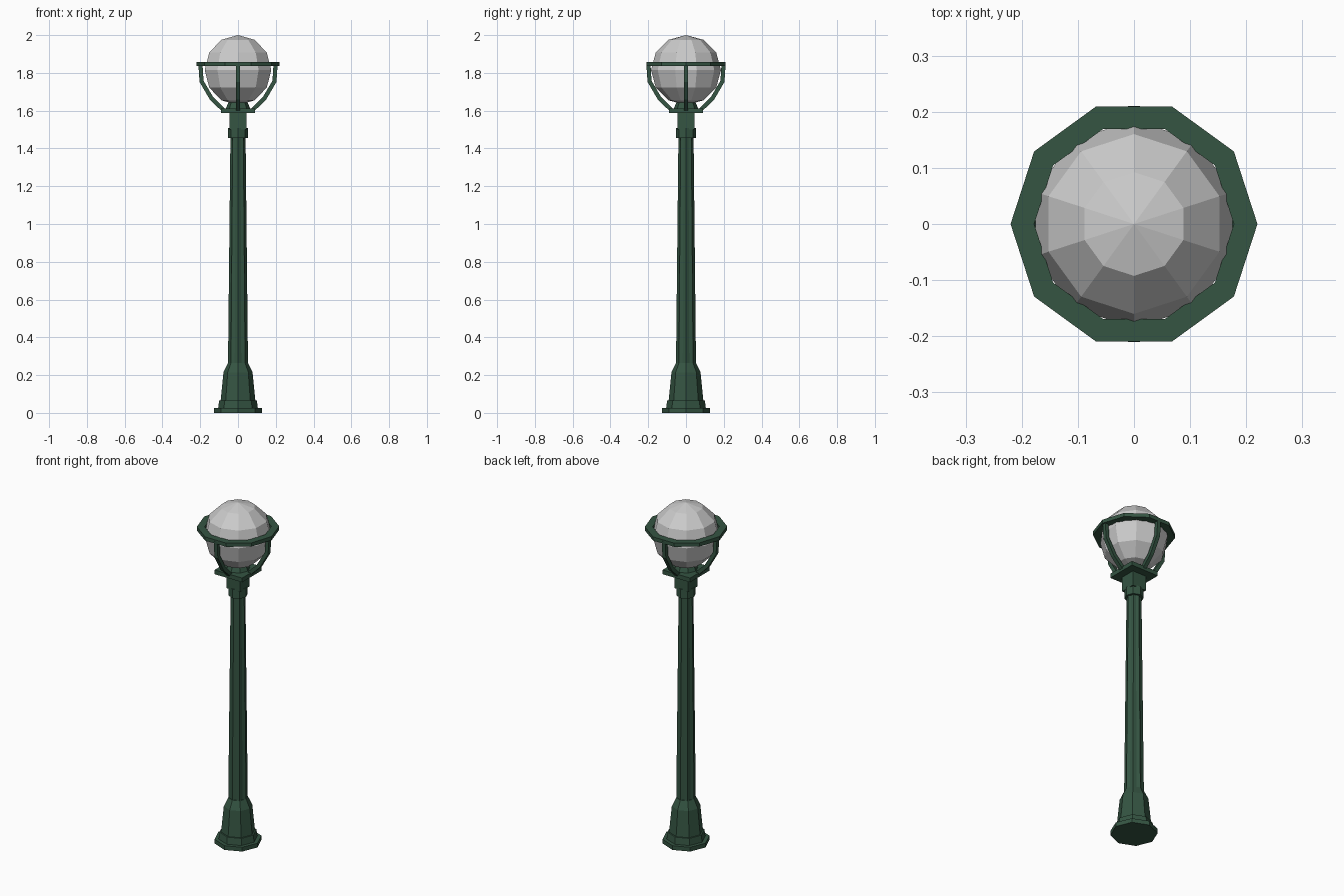
import bpy, bmesh
from math import cos, sin, pi
from mathutils import Vector

if "Cube" in bpy.data.objects:
    bpy.data.objects.remove(bpy.data.objects["Cube"])

green = bpy.data.materials.new("green_iron")
green.diffuse_color = (0.035, 0.09, 0.055, 1)
green.use_nodes = True
green.node_tree.nodes["Principled BSDF"].inputs["Base Color"].default_value = green.diffuse_color


def finish(name, bm, mat=green):
    bmesh.ops.recalc_face_normals(bm, faces=bm.faces)
    me = bpy.data.meshes.new(name)
    bm.to_mesh(me)
    bm.free()
    ob = bpy.data.objects.new(name, me)
    bpy.context.collection.objects.link(ob)
    if mat:
        me.materials.append(mat)
    return ob


def lathe(name, profile, sides, flute=1.0, closed=False):
    """Faceted turned part; flute scales every second corner inward."""
    bm = bmesh.new()
    rings = []
    for r, z in profile:
        ring = []
        for i in range(sides):
            a, k = 2 * pi * i / sides, r * (flute if i % 2 else 1)
            ring.append(bm.verts.new((k * cos(a), k * sin(a), z)))
        rings.append(ring)
    pairs = list(zip(rings, rings[1:]))
    if closed:
        pairs.append((rings[-1], rings[0]))
    for lo, hi in pairs:
        for i in range(sides):
            j = (i + 1) % sides
            bm.faces.new((lo[i], lo[j], hi[j], hi[i]))
    if not closed:
        bm.faces.new(rings[0])
        bm.faces.new(rings[-1])
    return finish(name, bm)


def block(name, half, z0, z1):
    bm = bmesh.new()
    bmesh.ops.create_cube(bm, size=1)
    bmesh.ops.scale(bm, verts=bm.verts, vec=(2 * half, 2 * half, z1 - z0))
    bmesh.ops.translate(bm, verts=bm.verts, vec=(0, 0, (z0 + z1) / 2))
    return finish(name, bm)


def arm(name, path, angle, w):
    """Square bar swept along a radial (r, z) path."""
    bm = bmesh.new()
    pts = [Vector(p) for p in path]
    out, side = Vector((cos(angle), sin(angle), 0)), Vector((-sin(angle), cos(angle), 0))
    rings = []
    for i, p in enumerate(pts):
        t = (pts[min(i + 1, len(pts) - 1)] - pts[max(i - 1, 0)]).normalized()
        n = Vector((t.y, -t.x))
        ring = []
        for a, b in ((-w, -w), (w, -w), (w, w), (-w, w)):
            q = p + n * a
            ring.append(bm.verts.new(out * q.x + side * b + Vector((0, 0, q.y))))
        rings.append(ring)
    for lo, hi in zip(rings, rings[1:]):
        for i in range(4):
            j = (i + 1) % 4
            bm.faces.new((lo[i], lo[j], hi[j], hi[i]))
    bm.faces.new(rings[0])
    bm.faces.new(rings[-1])
    return finish(name, bm)


# Pedestal and fluted shaft
lathe("base", [(.127, 0), (.127, .025), (.105, .025), (.1, .065), (.092, .065),
               (.077, .215), (.053, .265)], 8)
lathe("shaft", [(.053, .25), (.04, 1.47)], 16, flute=.86)

# Capital, plate and globe seat
lathe("shaft_collar", [(.052, 1.455), (.052, 1.507)], 8)
block("capital", .045, 1.50, 1.59)
block("arm_plate", .09, 1.587, 1.612)
lathe("globe_seat", [(.065, 1.61), (.05, 1.645)], 8)

# Glass globe
bm = bmesh.new()
bmesh.ops.create_uvsphere(bm, u_segments=10, v_segments=6, radius=.185)
bmesh.ops.translate(bm, verts=bm.verts, vec=(0, 0, 1.815))
finish("globe", bm, None)

# Cage ring and four arms
lathe("cage_ring", [(.178, 1.836), (.22, 1.836), (.22, 1.858), (.178, 1.858)], 10, closed=True)
for i in range(4):
    arm(f"cage_arm_{i + 1}", [(.075, 1.602), (.14, 1.665), (.193, 1.755), (.199, 1.85)],
        i * pi / 2, .011)
